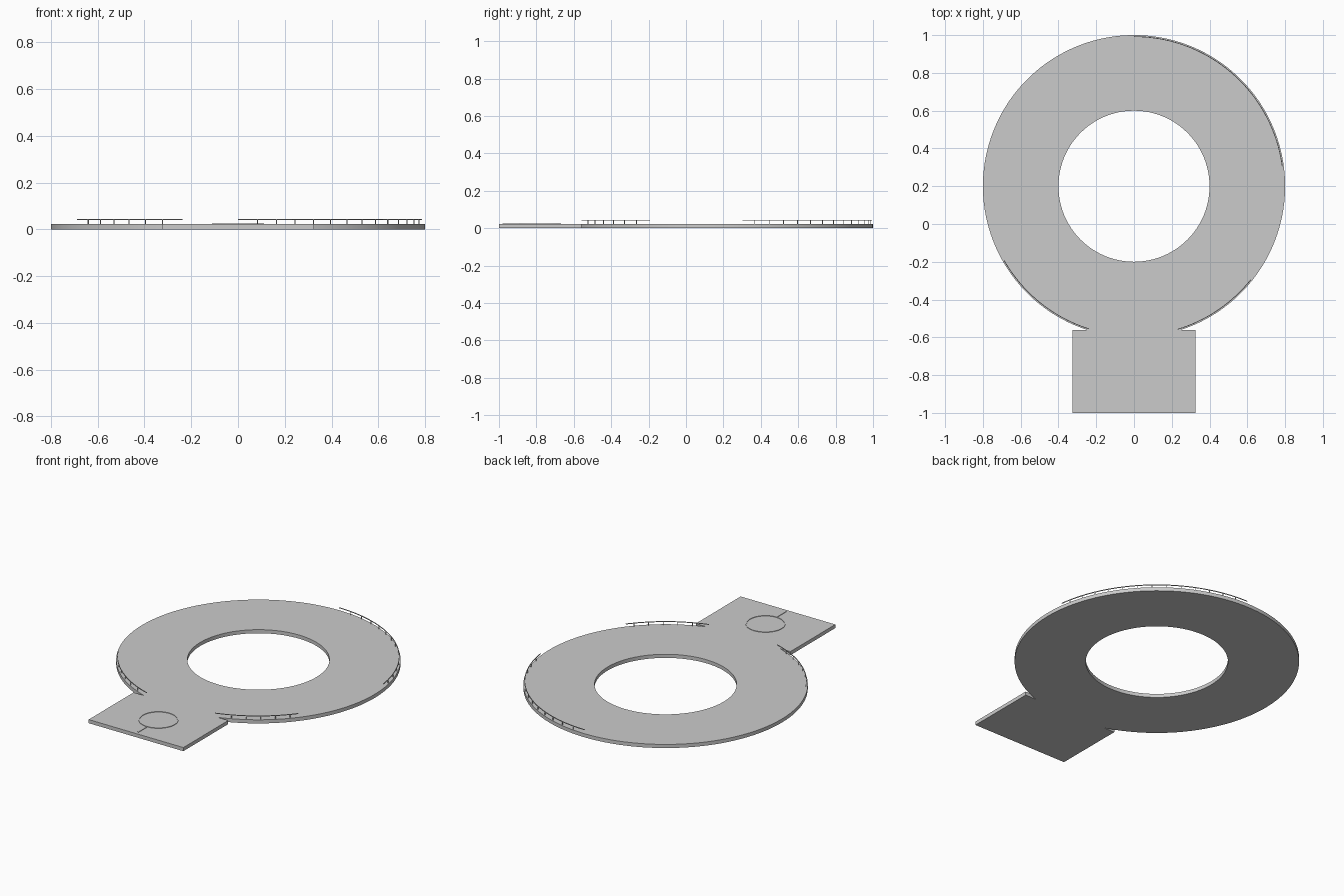
import bpy, bmesh
from math import sin, cos, radians, asin, degrees
from mathutils import Matrix, Vector

if "Cube" in bpy.data.objects:
    bpy.data.objects.remove(bpy.data.objects["Cube"])

CY, R, HOLE, T = 0.2, 0.8, 0.4, 0.0225      # ring centre, radii, slab thickness
PAD_X, PAD_Y = 0.325, -0.56                 # landing pad half width and inner edge
RAIL_R, RAIL_TOP, BAR = 0.792, 0.0445, 0.004


def finish(bm, name, smooth=True):
    bmesh.ops.recalc_face_normals(bm, faces=bm.faces)
    me = bpy.data.meshes.new(name)
    bm.to_mesh(me)
    bm.free()
    ob = bpy.data.objects.new(name, me)
    bpy.context.collection.objects.link(ob)
    if smooth:
        bpy.ops.object.select_all(action='DESELECT')
        ob.select_set(True)
        bpy.context.view_layer.objects.active = ob
        bpy.ops.object.shade_smooth_by_angle(angle=radians(30))
    return ob


def arc(r, a0, a1, n, cy=CY):
    return [(r * cos(radians(a0 + (a1 - a0) * i / n)),
             cy + r * sin(radians(a0 + (a1 - a0) * i / n))) for i in range(n + 1)]


def slab(name, outlines, height):
    bm = bmesh.new()
    for pts in outlines:
        vs = [bm.verts.new((x, y, 0)) for x, y in pts]
        for i, v in enumerate(vs):
            bm.edges.new((v, vs[(i + 1) % len(vs)]))
    bmesh.ops.triangle_fill(bm, edges=bm.edges[:], use_beauty=True, normal=(0, 0, 1))
    ext = bmesh.ops.extrude_face_region(bm, geom=bm.faces[:])
    top = [g for g in ext['geom'] if isinstance(g, bmesh.types.BMVert)]
    bmesh.ops.translate(bm, verts=top, vec=(0, 0, height))
    return finish(bm, name)


def arc_bar(bm, r, w, z0, z1, a0, a1, n, cy=CY):
    # rectangular section swept along an arc
    inner, outer = arc(r - w / 2, a0, a1, n, cy), arc(r + w / 2, a0, a1, n, cy)
    closed = abs(a1 - a0) >= 360
    secs = []
    for i in range(n if closed else n + 1):
        p, q = inner[i], outer[i]
        secs.append([bm.verts.new(c) for c in
                     ((*p, z0), (*q, z0), (*q, z1), (*p, z1))])
    for i in range(n):
        a, b = secs[i], secs[(i + 1) % len(secs)]
        for k in range(4):
            bm.faces.new((a[k], a[(k + 1) % 4], b[(k + 1) % 4], b[k]))
    if not closed:
        bm.faces.new(secs[0])
        bm.faces.new(secs[-1])


def box(bm, x, y, z0, z1, sx, sy, ang=0):
    m = (Matrix.Translation((x, y, (z0 + z1) / 2)) @ Matrix.Rotation(radians(ang), 4, 'Z')
         @ Matrix.Diagonal(Vector((sx, sy, z1 - z0, 1))))
    bmesh.ops.create_cube(bm, size=1, matrix=m)


# deck: ring with the square pad joined at the front
neck = degrees(asin((PAD_Y - CY) / R))
outline = arc(R, neck, 180 - neck, 128)
outline += [(-PAD_X, PAD_Y), (-PAD_X, -1), (PAD_X, -1), (PAD_X, PAD_Y)]
slab("deck", [outline, arc(HOLE, 0, 360, 96)[:-1]], T)

# raised pad marking: circle and short guide line
bm = bmesh.new()
arc_bar(bm, 0.109, 0.006, T - 0.002, T + 0.003, 0, 360, 64, cy=-0.78)
box(bm, 0, -0.935, T - 0.002, T + 0.003, 0.006, 0.09)
finish(bm, "pad_marking")

# railings: handrail on posts every six degrees
for name, a0, a1, p0, p1 in (("back_right_railing", 7.5, 90, 12, 84),
                             ("front_left_railing", 209.7, 252.5, 216, 246),
                             ("front_right_railing", 287, 321.4, 294, 318)):
    bm = bmesh.new()
    arc_bar(bm, RAIL_R, BAR, RAIL_TOP - BAR, RAIL_TOP, a0, a1, int((a1 - a0) / 2))
    for a in range(p0, p1 + 1, 6):
        box(bm, RAIL_R * cos(radians(a)), CY + RAIL_R * sin(radians(a)),
            T - 0.002, RAIL_TOP - BAR / 2, BAR * 0.9, BAR * 0.9, a)
    finish(bm, name)
